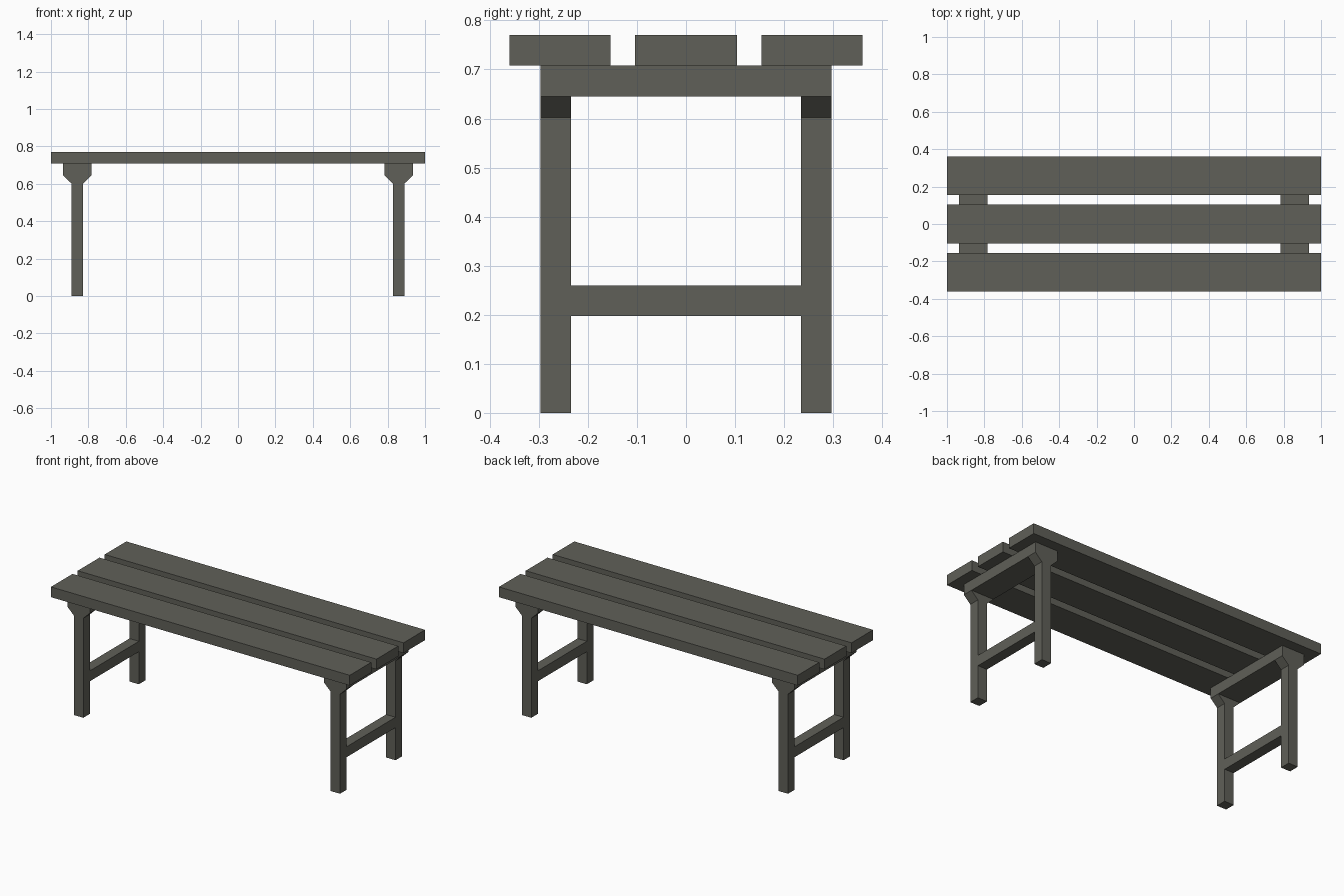
import bpy, bmesh

if "Cube" in bpy.data.objects:
    bpy.data.objects.remove(bpy.data.objects["Cube"])

wood = bpy.data.materials.new("dark grey wood")
wood.diffuse_color = (0.117, 0.117, 0.098, 1)
wood.use_nodes = True
wood.node_tree.nodes["Principled BSDF"].inputs["Base Color"].default_value = wood.diffuse_color


def finish(name, bm):
    bmesh.ops.recalc_face_normals(bm, faces=bm.faces)
    mesh = bpy.data.meshes.new(name)
    bm.to_mesh(mesh)
    bm.free()
    mesh.materials.append(wood)
    obj = bpy.data.objects.new(name, mesh)
    bpy.context.collection.objects.link(obj)
    return obj


def box(name, x, y, z):
    bm = bmesh.new()
    bmesh.ops.create_cube(bm, size=1)
    for v in bm.verts:
        for i, (lo, hi) in enumerate((x, y, z)):
            v.co[i] = lo if v.co[i] < 0 else hi
    return finish(name, bm)


def extrude_profile(name, points, y):
    # Front-view (x, z) outline extruded along y
    bm = bmesh.new()
    face = bm.faces.new([bm.verts.new((px, y[0], pz)) for px, pz in points])
    ext = bmesh.ops.extrude_face_region(bm, geom=[face])
    for v in ext["geom"]:
        if isinstance(v, bmesh.types.BMVert):
            v.co.y = y[1]
    return finish(name, bm)


# Three seat planks
for name, y in (("front", (-0.36, -0.154)), ("middle", (-0.104, 0.104)), ("back", (0.154, 0.36))):
    box(name + "_plank", (-1, 1), y, (0.708, 0.77))

LEG, BEAM = 0.0315, 0.076      # half widths in x
BEAM_Z, FLARE_Z = 0.645, 0.602
OUT, IN = 0.297, 0.234         # leg faces in y

for side, cx in (("left", -0.859), ("right", 0.859)):
    # Wide beam under the planks
    box(side + "_beam", (cx - BEAM, cx + BEAM), (-OUT, OUT), (BEAM_Z, 0.708))
    # Low stretcher between the legs
    box(side + "_stretcher", (cx - LEG, cx + LEG), (-IN, IN), (0.197, 0.26))
    # Legs flaring out to the beam width at the top
    half = [(LEG, 0), (LEG, FLARE_Z), (BEAM, BEAM_Z)]
    outline = [(cx + x, z) for x, z in half] + [(cx - x, z) for x, z in reversed(half)]
    extrude_profile(side + "_front_leg", outline, (-OUT, -IN))
    extrude_profile(side + "_back_leg", outline, (IN, OUT))
